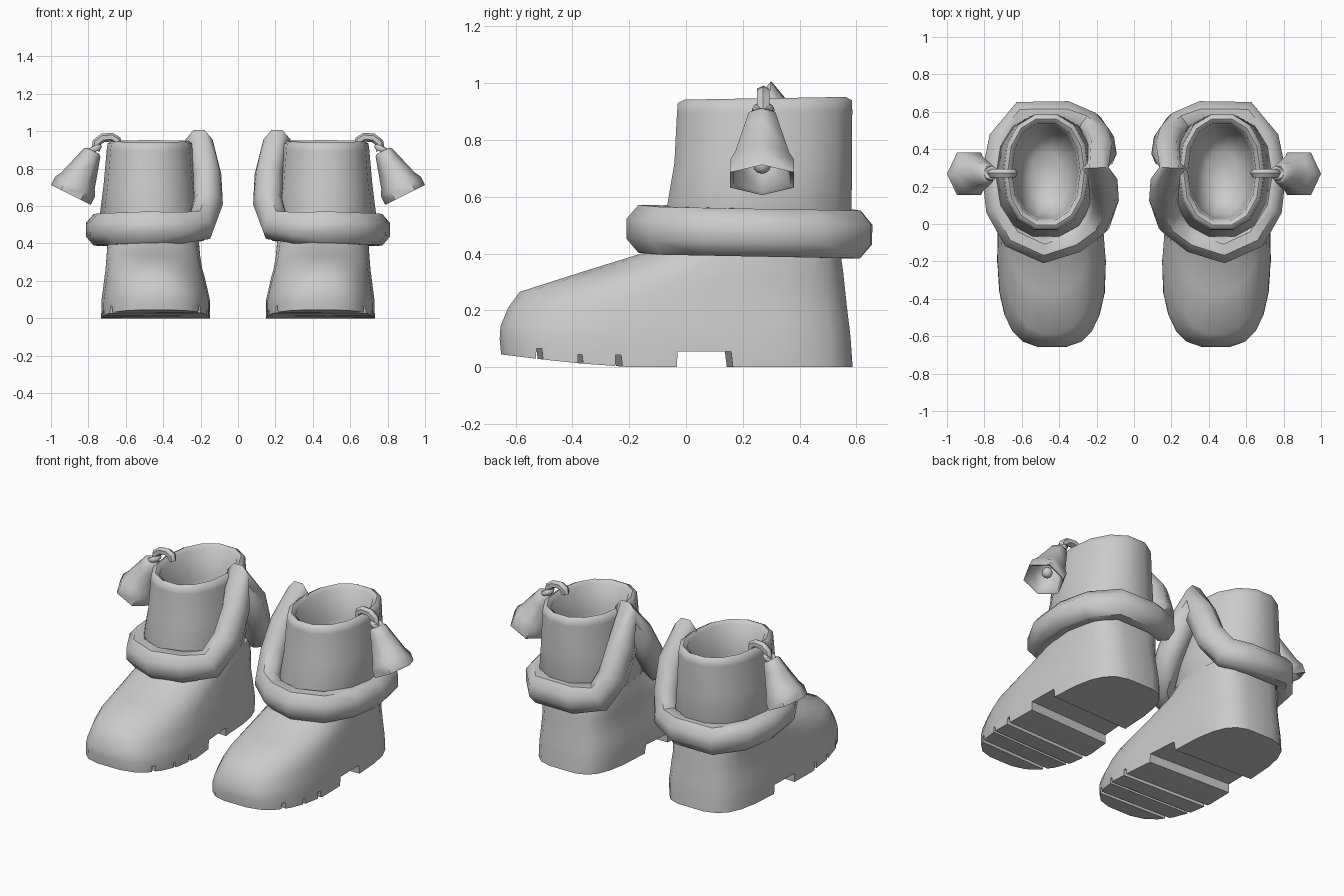
import bpy, bmesh, math
from mathutils import Vector

if "Cube" in bpy.data.objects:
    bpy.data.objects.remove(bpy.data.objects["Cube"], do_unlink=True)

GREY = (0.6, 0.6, 0.6, 1.0)
mat = bpy.data.materials.new("plain grey")
mat.use_nodes = True
mat.diffuse_color = GREY
mat.node_tree.nodes["Principled BSDF"].inputs["Base Color"].default_value = GREY


def build(name, bm):
    bmesh.ops.recalc_face_normals(bm, faces=bm.faces)
    me = bpy.data.meshes.new(name)
    bm.to_mesh(me)
    bm.free()
    ob = bpy.data.objects.new(name, me)
    me.materials.append(mat)
    bpy.context.collection.objects.link(ob)
    return ob


def select_only(ob):
    bpy.ops.object.select_all(action='DESELECT')
    ob.select_set(True)
    bpy.context.view_layer.objects.active = ob


def finish(ob, angle=40):
    """Mirror a part to the other boot and shade it."""
    select_only(ob)
    m = ob.modifiers.new("Mirror", 'MIRROR')
    m.use_mirror_merge = False
    bpy.ops.object.modifier_apply(modifier=m.name)
    bpy.ops.object.shade_smooth_by_angle(angle=math.radians(angle))


def loft(bm, rings, closed=False, caps=(False, False)):
    """Skin a list of equal rings; optionally join the last to the first."""
    vs = [[bm.verts.new(p) for p in r] for r in rings]
    n = len(vs[0])
    for k in range(len(vs) if closed else len(vs) - 1):
        a, b = vs[k], vs[(k + 1) % len(vs)]
        for i in range(n):
            j = (i + 1) % n
            bm.faces.new((a[i], a[j], b[j], b[i]))
    if caps[0]:
        bm.faces.new(vs[0])
    if caps[1]:
        bm.faces.new(vs[-1])
    return vs


def spow(v, e):
    return math.copysign(abs(v) ** e, v)


def sweep(bm, path, half_out, half_up, outward, n=8, closed=False):
    """Sweep an oval along a path; outward(p) gives the oval's first axis."""
    rings = []
    m = len(path)
    for i, p in enumerate(path):
        a = path[(i - 1) % m] if closed else path[max(i - 1, 0)]
        b = path[(i + 1) % m] if closed else path[min(i + 1, m - 1)]
        t = (b - a).normalized()
        o = outward(p)
        o = (o - t * o.dot(t)).normalized()
        u = t.cross(o)
        rings.append([p + o * half_out * math.cos(2 * math.pi * (k + .5) / n)
                      + u * half_up * math.sin(2 * math.pi * (k + .5) / n) for k in range(n)])
    loft(bm, rings, closed, (not closed, not closed))


# Foot: stacked egg-shaped rings (z, front y, back y, centre x, half width, toe roundness)
N = 24
FOOT = [(0, -.655, .59, .438, .297, .65), (.10, -.66, .583, .438, .294, .65),
        (.145, -.657, .578, .440, .286, .68), (.21, -.63, .57, .443, .275, .75),
        (.265, -.59, .564, .447, .264, .85), (.335, -.37, .556, .45, .255, .9),
        (.40, -.16, .546, .453, .246, .95), (.47, -.06, .53, .458, .235, .95)]
rings = []
for z, yf, yb, cx, hx, ef in FOOT:
    ring = []
    for i in range(N):
        t = 2 * math.pi * (i + .5) / N
        s, c = math.sin(t), math.cos(t)
        e = .55 if s > 0 else ef
        y = (yf + yb) / 2 + (yb - yf) / 2 * spow(s, e)
        # the heel is slimmer than the toe, mostly on the inner side
        heel = min(1, max(0, (y + .25) / .3)) * max(0, 1 - z / .4)
        x = cx + hx * spow(c, e) * (1 - (.15 if c < 0 else .03) * heel)
        lift = .045 * max(0, (-.2 - y) / .455) ** 1.3 if z == 0 else 0
        ring.append(Vector((x, y, z + lift)))
    rings.append(ring)
bm = bmesh.new()
vs = loft(bm, rings)
half = N // 2
for row in (vs[0], vs[-1]):
    order = [(row[(half // 2 + k) % N], row[(half // 2 - 1 - k) % N]) for k in range(half)]
    for (a, b), (c, d) in zip(order, order[1:]):
        bm.faces.new((a, b, d, c))
foot = build("boot_foot", bm)

# Slightly slanted tread grooves across the sole: (front y, back y, top z)
bm = bmesh.new()
for y0, y1, top in ((-.540, -.505, .065), (-.395, -.365, .045),
                    (-.263, -.228, .043), (-.045, .160, .054)):
    prof = [(y0, -.1), (y1 + .008, -.1), (y1 - .01, top), (y0 + .006, top)]
    loft(bm, [[Vector((x, y + .04 * (x - .5), z)) for y, z in prof] for x in (0.02, .9)],
         caps=(True, True))
cutter = build("tread_cutter", bm)
select_only(foot)
b = foot.modifiers.new("Tread", 'BOOLEAN')
b.operation = 'DIFFERENCE'
b.solver = 'EXACT'
b.object = cutter
bpy.ops.object.modifier_apply(modifier=b.name)
bpy.data.objects.remove(cutter, do_unlink=True)
finish(foot)

# Shaft: outer wall, rounded rim, tapering inner wall and floor (z, centre x, half x, centre y, half y)
SHAFT = [(.42, .460, .238, .250, .300), (.50, .465, .250, .252, .325),
         (.56, .470, .268, .258, .333), (.72, .470, .248, .272, .320),
         (.90, .470, .232, .277, .316), (.935, .470, .227, .278, .314),
         (.947, .470, .205, .279, .290), (.930, .470, .182, .279, .265),
         (.75, .470, .170, .275, .250), (.58, .470, .140, .268, .215),
         (.50, .470, .080, .262, .130)]
bm = bmesh.new()
n = 14
loft(bm, [[Vector((cx + hx * spow(math.cos(a), .9), cy + hy * spow(math.sin(a), .9),
                   z + (.005 * math.sin(a) if z > .89 else 0)))
           for a in (2 * math.pi * k / n for k in range(n))]
          for z, cx, hx, cy, hy in SHAFT], caps=(True, True))
finish(build("boot_shaft", bm), 60)

# Thick collar band that climbs to a point on the inner side
COLLAR = [(.48, -.138, .487), (.64, -.065, .48), (.72, .08, .477), (.742, .27, .473),
          (.705, .45, .47), (.60, .585, .467), (.36, .585, .467), (.235, .525, .487),
          (.185, .455, .60), (.172, .385, .77), (.208, .300, .922), (.165, .215, .77),
          (.160, .125, .62), (.20, .01, .497), (.32, -.085, .483)]
bm = bmesh.new()
sweep(bm, [Vector(p) for p in COLLAR], .078, .091,
      lambda p: Vector((p.x - .46, p.y - .27, 0)), closed=True)
finish(build("collar", bm), 50)

# Hook over the rim that carries the bell
bm = bmesh.new()
HOOK = [(.645, .925), (.648, .952), (.675, .968), (.722, .965), (.755, .940), (.762, .895)]
sweep(bm, [Vector((x, .272, z)) for x, z in HOOK], .026, .024, lambda p: Vector((0, 1, 0)), n=6)
finish(build("bell_hook", bm), 50)

# Small ring between the hook and the bell
bm = bmesh.new()
ring_path = [Vector((.768 + .024 * math.cos(a), .272 + .024 * math.sin(a), .905 - .012 * math.cos(a)))
             for a in (2 * math.pi * k / 10 for k in range(10))]
sweep(bm, ring_path, .017, .017, lambda p: Vector((0, 0, 1)), n=6, closed=True)
finish(build("bell_ring", bm), 60)

# Hexagonal bell, tilted outwards, open below: (distance along axis, radius)
top = Vector((.775, .268, .896))
axis = Vector((.116, 0, -.232)).normalized()
side = Vector((-axis.z, 0, axis.x)).normalized()
BELL = [(0, .036), (.012, .050), (.06, .064), (.18, .100), (.215, .119), (.265, .119),
        (.258, .106), (.19, .086), (.05, .045)]
bm = bmesh.new()
loft(bm, [[top + axis * d + r * (side * math.cos(a) + Vector((0, 1.1, 0)) * math.sin(a))
           for a in (math.pi * k / 3 for k in range(6))] for d, r in BELL], caps=(True, True))
finish(build("bell", bm), 62)

# Clapper: a stem and a ball inside the bell
bm = bmesh.new()
sweep(bm, [top + axis * .04, top + axis * .20], .01, .01, lambda p: Vector((0, 1, 0)), n=6)
ball = bmesh.ops.create_uvsphere(bm, u_segments=8, v_segments=6, radius=.032)["verts"]
bmesh.ops.translate(bm, verts=ball, vec=top + axis * .205)
finish(build("bell_clapper", bm), 60)
